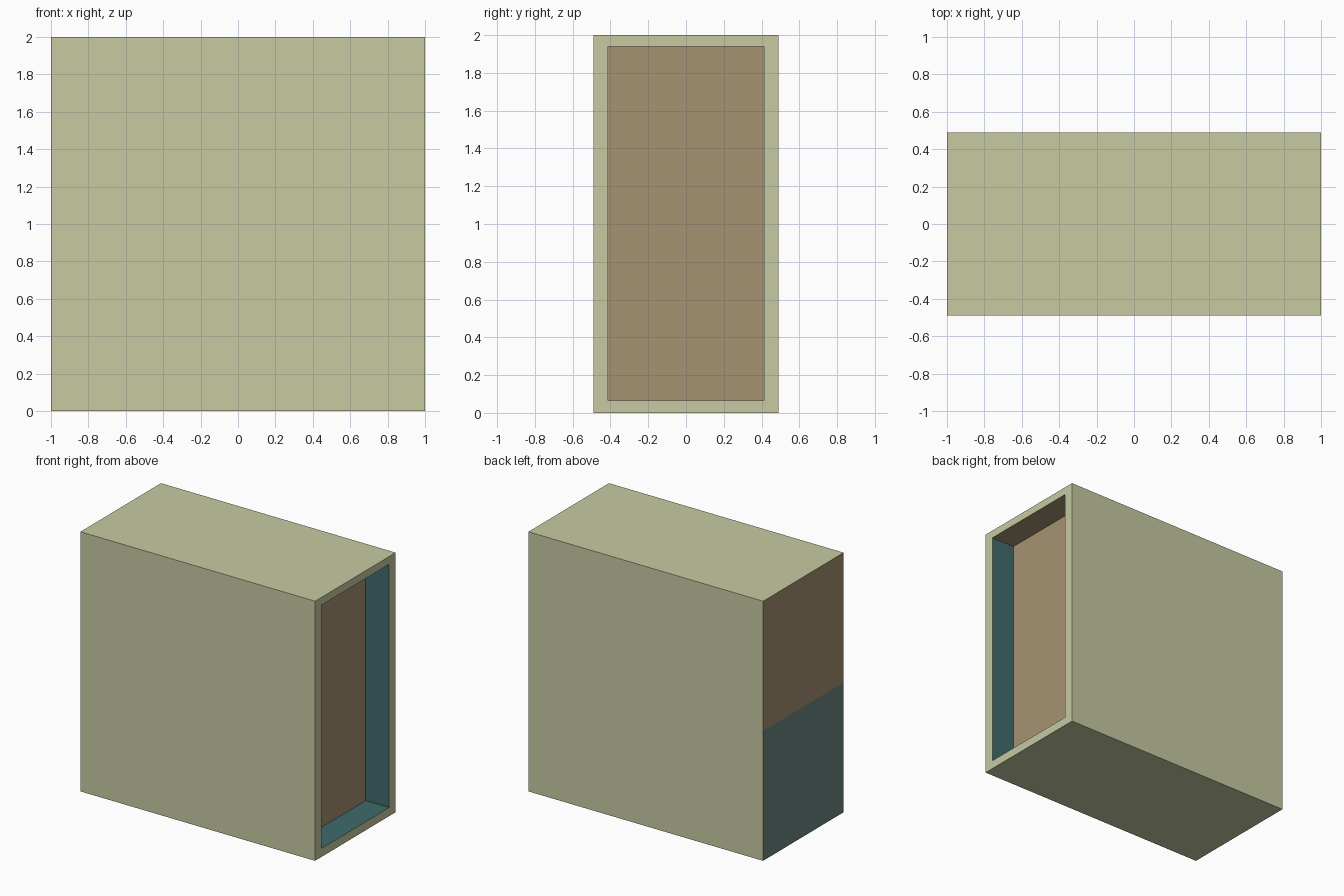
import bpy, bmesh
from mathutils import Vector, Matrix

if "Cube" in bpy.data.objects:
    bpy.data.objects.remove(bpy.data.objects["Cube"])


def material(name, rgb):
    m = bpy.data.materials.new(name)
    lin = [((c / 255 + 0.055) / 1.055) ** 2.4 for c in rgb]
    m.diffuse_color = (*lin, 1)
    m.use_nodes = True
    m.node_tree.nodes["Principled BSDF"].inputs["Base Color"].default_value = m.diffuse_color
    return m


OLIVE, BROWN, TEAL, GREY_TEAL = range(4)
mats = [material("pale olive", (199, 202, 162)), material("tan brown", (166, 146, 114)),
        material("dark teal", (63, 107, 107)), material("grey teal", (109, 135, 128))]

HALF_Y, HEIGHT = 0.49, 2.0
OPEN_Y, OPEN_LOW, OPEN_HIGH, DEPTH = 0.412, 0.066, 1.94, 0.2

# Main box
bm = bmesh.new()
bmesh.ops.create_cube(bm, size=1, matrix=Matrix.Translation((0, 0, HEIGHT / 2))
                      @ Matrix.Diagonal((2, 2 * HALF_Y, HEIGHT, 1)))
bm.normal_update()

# Left end: two colours split at mid height
left = next(f for f in bm.faces if f.normal.x < -0.9)
bmesh.ops.bisect_plane(bm, geom=[left, *left.edges, *left.verts],
                       plane_co=(0, 0, HEIGHT / 2), plane_no=(0, 0, 1))
bm.normal_update()
for f in bm.faces:
    if f.normal.x < -0.9:
        f.material_index = BROWN if f.calc_center_median().z > HEIGHT / 2 else GREY_TEAL

# Right end: rim around a recessed opening
panel = next(f for f in bm.faces if f.normal.x > 0.9)
bmesh.ops.inset_individual(bm, faces=[panel], thickness=0.07)
for v in panel.verts:
    v.co.y = OPEN_Y if v.co.y > 0 else -OPEN_Y
    v.co.z = OPEN_HIGH if v.co.z > HEIGHT / 2 else OPEN_LOW
ring = bmesh.ops.inset_individual(bm, faces=[panel], thickness=0)["faces"]
bmesh.ops.translate(bm, verts=list(panel.verts), vec=Vector((-DEPTH, 0, 0)))
bm.normal_update()

# Recess colours: brown back and ceiling, teal floor and sides
panel.material_index = BROWN
for f in ring:
    f.material_index = BROWN if f.normal.z < -0.9 else TEAL

mesh = bpy.data.meshes.new("recessed_box")
bm.to_mesh(mesh)
bm.free()
for m in mats:
    mesh.materials.append(m)
bpy.context.collection.objects.link(bpy.data.objects.new("recessed_box", mesh))
